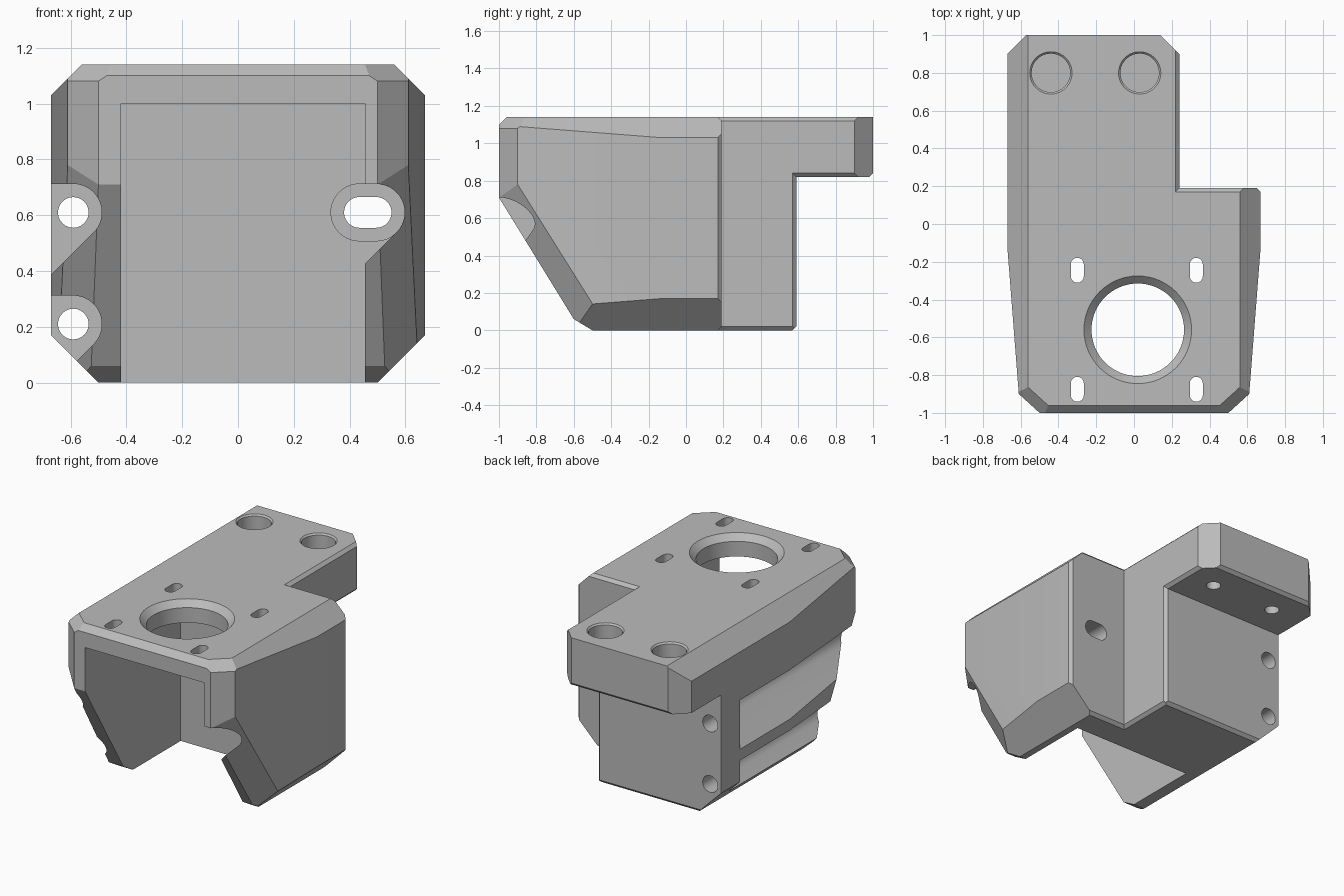
import bpy, bmesh
from math import cos, sin, pi, radians
from mathutils import Vector, Matrix

if "Cube" in bpy.data.objects:
    bpy.data.objects.remove(bpy.data.objects["Cube"])

grey = bpy.data.materials.new("plain grey")
grey.use_nodes = True
grey.diffuse_color = (0.5, 0.5, 0.5, 1)
grey.node_tree.nodes["Principled BSDF"].inputs["Base Color"].default_value = (0.5, 0.5, 0.5, 1)


def finish(name, bm):
    bmesh.ops.recalc_face_normals(bm, faces=bm.faces)
    mesh = bpy.data.meshes.new(name)
    bm.to_mesh(mesh)
    bm.free()
    mesh.materials.append(grey)
    obj = bpy.data.objects.new(name, mesh)
    bpy.context.collection.objects.link(obj)
    return obj


def chamfered_box(name, lo, hi, planes=()):
    """Box trimmed by planes, each given as (point, outward normal)."""
    lo, hi = Vector(lo), Vector(hi)
    bm = bmesh.new()
    size = hi - lo
    bmesh.ops.create_cube(bm, size=1, matrix=Matrix.Translation((lo + hi) / 2) @ Matrix.Diagonal((*size, 1)))
    for point, normal in planes:
        geom = bm.verts[:] + bm.edges[:] + bm.faces[:]
        bmesh.ops.bisect_plane(bm, geom=geom, dist=1e-5, plane_co=point, plane_no=Vector(normal).normalized(),
                               clear_outer=True)
        rim = [e for e in bm.edges if e.is_boundary]
        if rim:
            bmesh.ops.contextual_create(bm, geom=rim)
    return finish(name, bm)


def prism(name, points, axis, start, end):
    """Outline in (x, z) run along y, or in (x, y) run along z."""
    bm = bmesh.new()
    place = (lambda p: (p[0], start, p[1])) if axis == "y" else (lambda p: (p[0], p[1], start))
    face = bm.faces.new([bm.verts.new(place(p)) for p in points])
    new = bmesh.ops.extrude_face_region(bm, geom=[face])["geom"]
    shift = (0, end - start, 0) if axis == "y" else (0, 0, end - start)
    bmesh.ops.translate(bm, vec=shift, verts=[v for v in new if isinstance(v, bmesh.types.BMVert)])
    return finish(name, bm)


def frustum(name, x, y, r_low, r_high, z_low, z_high):
    bm = bmesh.new()
    bmesh.ops.create_cone(bm, cap_ends=True, segments=64, radius1=r_low, radius2=r_high, depth=z_high - z_low,
                          matrix=Matrix.Translation((x, y, (z_low + z_high) / 2)))
    return finish(name, bm)


def arc(x, y, r, first, last, steps=20):
    angles = [radians(first + (last - first) * i / steps) for i in range(steps + 1)]
    return [(x + r * cos(a), y + r * sin(a)) for a in angles]


def combine(target, other, operation):
    mod = target.modifiers.new(operation.lower(), "BOOLEAN")
    mod.object, mod.operation, mod.solver = other, operation, "EXACT"
    bpy.context.view_layer.objects.active = target
    bpy.ops.object.modifier_apply(modifier=mod.name)
    bpy.data.objects.remove(other)


# Main housing: tapered sides, sloped front, chamfered edges
W, TOP, BACK, C = 0.67, 1.14, 0.19, 0.02
planes = [
    ((0, -1, 0.71), (0, -0.65, -0.4)),
    ((0, -0.5, 0), (0, -0.06, -0.1)),
    ((0, -1, 1.1), (0, -1, 1)),
    ((0, BACK, TOP - C), (0, 1, 1)),
    ((0, BACK, C), (0, 1, -1)),
    ((W, BACK - C, 0), (1, 1, 0)),
]
for s in (-1, 1):
    planes += [
        ((s * W, -0.13, 0), (s * 0.77, -0.06, 0)),
        ((s * 0.56, 0, TOP), (s, 0, 1)),
        ((s * 0.5, 0, 0), (s, 0, -1)),
        ((s * 0.5, -1, 0), (s * 0.1, -0.11, 0)),
        ((s * 0.5, -1, 1.08), (s * 0.67, -0.74, 1)),
        ((s * 0.61, -0.9, 0.78), (s * 0.092, -0.0725, -0.041)),
    ]
body = chamfered_box("bracket_body", (-W, -1, 0), (W, BACK, TOP), planes)

# Rear block under the arm
side = 0.24
block = chamfered_box("rear_block", (-W, 0.05, 0), (side, 0.59, 1.0), [
    ((-0.5, 0, 0), (-1, 0, -1)),
    ((side - C, 0, 0), (1, 0, -1)),
    ((0, 0.59, C), (0, 1, -1)),
    ((side, 0.59 - C, 0), (1, 1, 0)),
])
combine(body, block, "UNION")

# Rear arm with clipped corners
arm = chamfered_box("rear_arm", (-W, 0.05, 0.82), (side, 1, TOP), [
    ((-0.56, 0, TOP), (-1, 0, 1)),
    ((side - C, 0, TOP), (1, 0, 1)),
    ((side - C, 0, 0.82), (1, 0, -1)),
    ((0, 1 - C, 0.82), (0, 1, -1)),
    ((side, 0.9, 0), (1, 1, 0)),
    ((-W, 0.9, 0), (-1, 1, 0)),
    ((0.2, 0.96, 0.82), (1, 1, -1.4)),
])
combine(body, arm, "UNION")


def cut(cutter):
    combine(body, cutter, "DIFFERENCE")


# Open cavity
cut(chamfered_box("cavity", (-0.42, -1.2, -0.2), (0.455, 0, 1.0)))

# Large round opening with a chamfered rim
cut(frustum("opening", 0.02, -0.56, 0.245, 0.245, 0.9, 1.3))
cut(frustum("opening_rim", 0.02, -0.56, 0.245, 0.325, 1.1, 1.18))

# Four short slots in the top plate
for x in (-0.3, 0.33):
    for y in (-0.245, -0.875):
        pill = arc(x, y + 0.032, 0.034, 0, 180) + arc(x, y - 0.032, 0.034, 180, 360)
        cut(prism("plate_slot", pill, "z", 0.9, 1.3))

# Arm bores from above, small blind holes from below
for x in (-0.44, 0.03):
    cut(frustum("arm_bore", x, 0.8, 0.102, 0.102, 0.97, 1.3))
    cut(frustum("bore_rim", x, 0.8, 0.102, 0.132, 1.13, 1.16))
    cut(frustum("arm_hole", x, 0.8, 0.045, 0.045, 0.7, 0.95))

# Left screw pockets, open to the side with a sloped floor
for z in (0.21, 0.61):
    pocket = arc(-0.59, z, 0.102, 90, -45) + [(-0.9, z - 0.454), (-0.9, z + 0.102)]
    cut(prism("screw_pocket", pocket, "y", -1.2, 0.39))
    cut(prism("screw_hole", arc(-0.59, z, 0.055, 0, 345, 23), "y", 0.3, 0.7))

# Right slotted screw pocket, sloping into the cavity
xa, xb, z = 0.435, 0.495, 0.61
pocket = arc(xb, z, 0.102, 90, -45) + [(0.4, z - 0.239), (0.4, z + 0.102)]
cut(prism("slot_pocket", pocket, "y", -1.2, 0))
for r, y0, y1 in ((0.102, -0.1, 0.02), (0.055, -0.1, 0.3)):
    pill = arc(xb, z, r, -90, 90) + arc(xa, z, r, 90, 270)
    cut(prism("slot_hole", pill, "y", y0, y1))

# Smooth bores, crisp edges
bpy.ops.object.select_all(action="DESELECT")
body.select_set(True)
bpy.context.view_layer.objects.active = body
bpy.ops.object.shade_smooth_by_angle(angle=radians(20))
